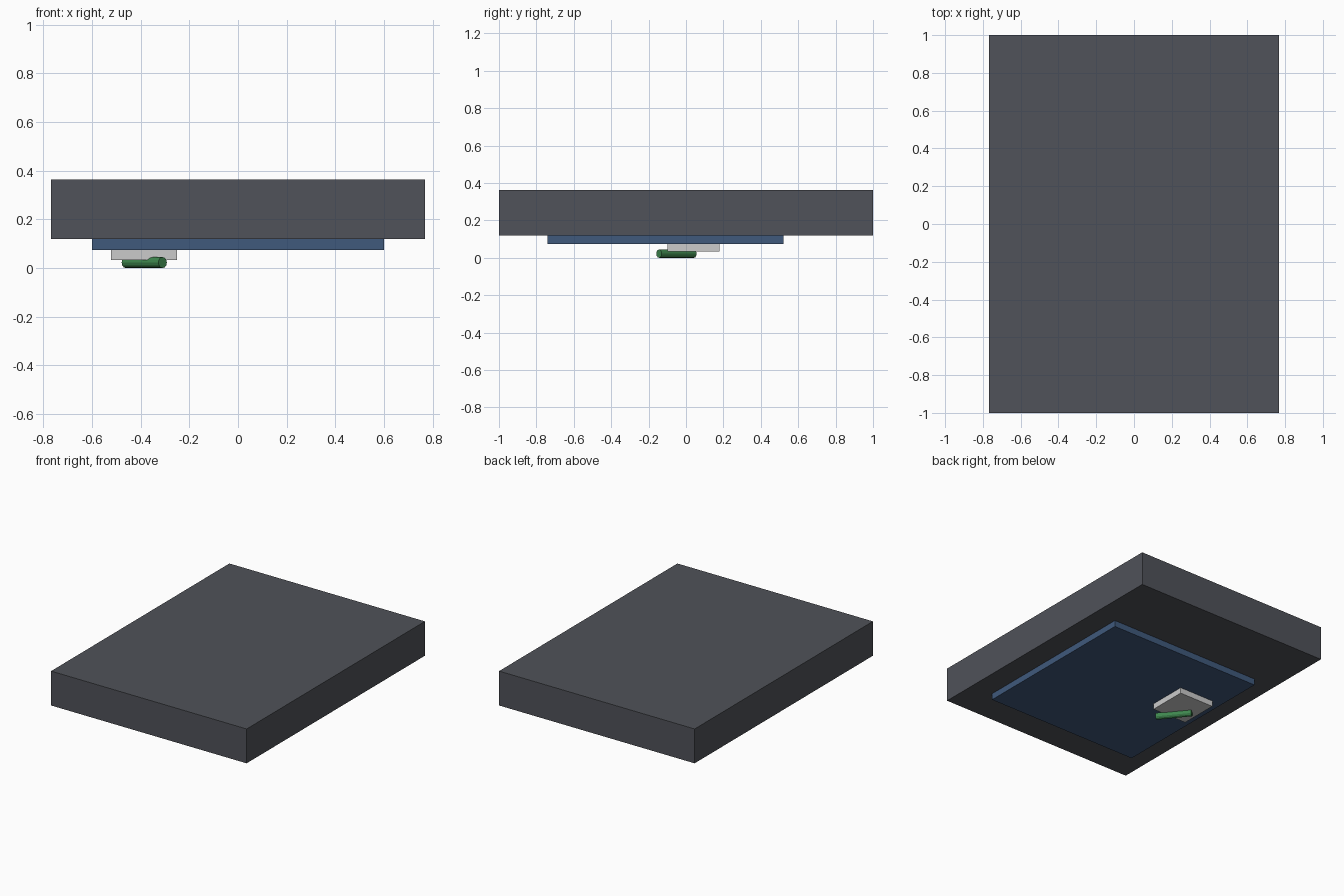
import bpy
from math import radians

if "Cube" in bpy.data.objects:
    bpy.data.objects.remove(bpy.data.objects["Cube"])


def paint(obj, color):
    mat = bpy.data.materials.new(obj.name + "_color")
    mat.diffuse_color = (*color, 1)
    mat.use_nodes = True
    mat.node_tree.nodes["Principled BSDF"].inputs["Base Color"].default_value = mat.diffuse_color
    obj.data.materials.append(mat)


def box(name, x, y, z, color=None):
    bpy.ops.mesh.primitive_cube_add(size=1)
    obj = bpy.context.object
    obj.name = name
    obj.location = [(a + b) / 2 for a, b in (x, y, z)]
    obj.scale = [b - a for a, b in (x, y, z)]
    bpy.ops.object.transform_apply(location=False, rotation=False, scale=True)
    if color:
        paint(obj, color)
    return obj


# Stacked slabs, from the large top one down to the small block
box("main_slab", (-0.768, 0.768), (-1, 1), (0.12, 0.364), (0.08, 0.085, 0.10))
box("lower_panel", (-0.6, 0.6), (-0.74, 0.52), (0.075, 0.12), (0.05, 0.10, 0.2))
box("small_block", (-0.522, -0.25), (-0.098, 0.18), (0.034, 0.075))

# Green rod lying diagonally under the block
bpy.ops.mesh.primitive_cylinder_add(
    vertices=12, radius=0.0225, depth=0.24, location=(-0.3855, -0.051, 0.0225),
    rotation=(0, radians(90), radians(-51)))
rod = bpy.context.object
rod.name = "rod"
paint(rod, (0.05, 0.25, 0.08))
